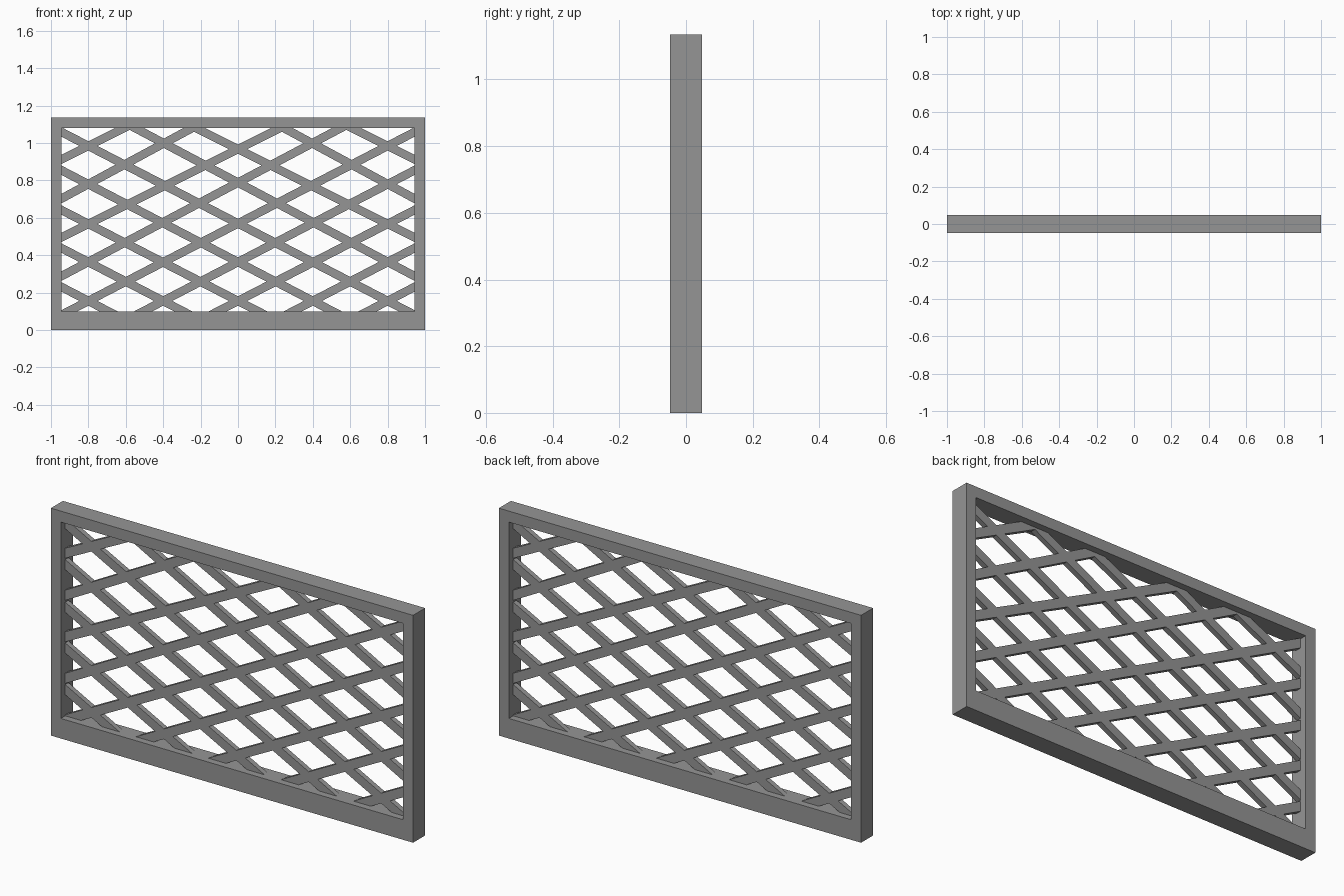
import bpy
import bmesh
from math import atan
from mathutils import Matrix, Vector

cube = bpy.data.objects.get("Cube")
if cube:
    bpy.data.objects.remove(cube, do_unlink=True)

grey = bpy.data.materials.new("grey")
grey.use_nodes = True
colour = (0.3, 0.3, 0.3, 1)
grey.diffuse_color = colour
grey.node_tree.nodes["Principled BSDF"].inputs["Base Color"].default_value = colour

# Overall sizes
HEIGHT, DEPTH = 1.135, 0.095
SIDE, SILL, HEAD = 0.945, 0.10, 1.08
BAR_WIDTH, BAR_DEPTH = 0.045, 0.026


def finish(name, bm):
    bmesh.ops.recalc_face_normals(bm, faces=bm.faces)
    mesh = bpy.data.meshes.new(name)
    bm.to_mesh(mesh)
    bm.free()
    mesh.materials.append(grey)
    obj = bpy.data.objects.new(name, mesh)
    bpy.context.collection.objects.link(obj)
    return obj


def rectangle(x, low, high):
    return [(-x, low), (x, low), (x, high), (-x, high)]


# Frame: a mitred ring extruded through its depth
bm = bmesh.new()
outer, inner = [
    [bm.verts.new((x, -DEPTH / 2, z)) for x, z in corners]
    for corners in (rectangle(1, 0, HEIGHT), rectangle(SIDE, SILL, HEAD))
]
ring = []
for i in range(4):
    j = (i + 1) % 4
    ring.append(bm.faces.new((outer[i], outer[j], inner[j], inner[i])))
solid = bmesh.ops.extrude_face_region(bm, geom=ring, use_keep_orig=True)
moved = [v for v in solid["geom"] if isinstance(v, bmesh.types.BMVert)]
bmesh.ops.translate(bm, verts=moved, vec=(0, DEPTH, 0))
finish("frame", bm)


def lattice(name, mirror):
    """One family of parallel slats, trimmed just inside the frame."""
    bm = bmesh.new()
    for x, z, slope in slats:
        place = (Matrix.Translation((mirror * x, 0, z))
                 @ Matrix.Rotation(-mirror * atan(slope), 4, 'Y')
                 @ Matrix.Diagonal((5, BAR_DEPTH, BAR_WIDTH, 1)))
        bmesh.ops.create_cube(bm, size=1, matrix=place)
    for point, normal in (((SIDE, 0, 0), (1, 0, 0)), ((-SIDE, 0, 0), (-1, 0, 0)),
                          ((0, 0, HEAD), (0, 0, 1)), ((0, 0, SILL), (0, 0, -1))):
        bmesh.ops.bisect_plane(bm, geom=bm.verts[:] + bm.edges[:] + bm.faces[:],
                               plane_co=Vector(point), plane_no=Vector(normal),
                               clear_outer=True)
    finish(name, bm)


# Slats: a point on each centre line and its slope
slats = [(-0.8, 0.155, 0.518), (-0.8, 0.364, 0.53), (-0.8, 0.567, 0.5),
         (-0.8, 0.78, 0.54), (-0.8, 0.984, 0.5), (-0.4, 0.155, 0.52),
         (0, 0.155, 0.515), (0.4, 0.155, 0.52), (0.8, 0.155, 0.52)]
lattice("rising_slats", 1)
lattice("falling_slats", -1)
